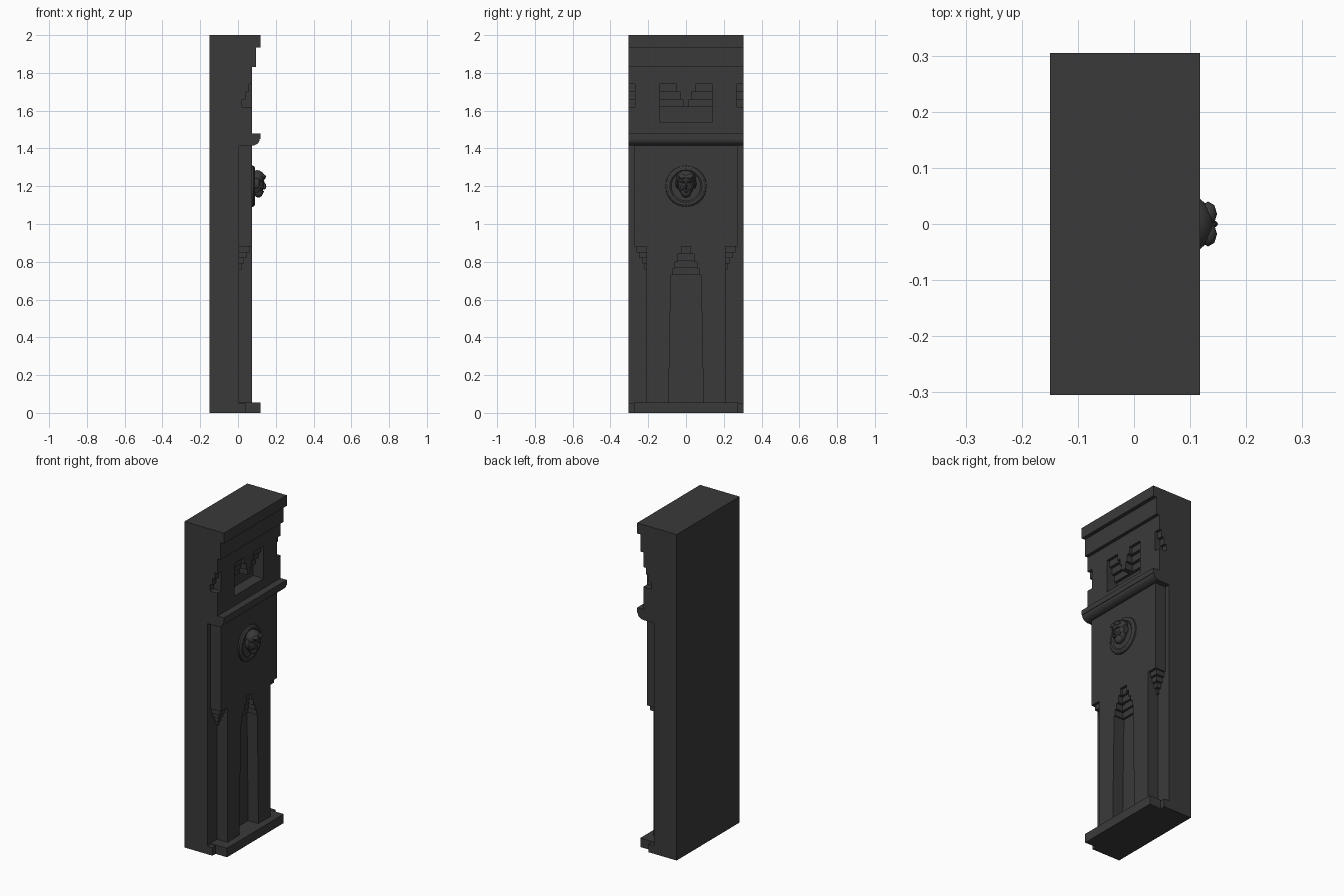
import bpy, bmesh, math
from mathutils import Vector

if "Cube" in bpy.data.objects:
    bpy.data.objects.remove(bpy.data.objects["Cube"], do_unlink=True)

stone = bpy.data.materials.new("dark stone")
stone.use_nodes = True
COLOUR = (0.042, 0.042, 0.042, 1)
stone.diffuse_color = COLOUR
stone.node_tree.nodes["Principled BSDF"].inputs["Base Color"].default_value = COLOUR

W = 0.305      # half width of the wall
BACK = 0.005   # front of the backing slab
FACE = 0.075   # front of the wall face


def finish(name, bm, smooth=False):
    bmesh.ops.recalc_face_normals(bm, faces=bm.faces)
    mesh = bpy.data.meshes.new(name)
    bm.to_mesh(mesh)
    bm.free()
    mesh.materials.append(stone)
    obj = bpy.data.objects.new(name, mesh)
    bpy.context.collection.objects.link(obj)
    if smooth:
        bpy.ops.object.select_all(action='DESELECT')
        obj.select_set(True)
        bpy.context.view_layer.objects.active = obj
        bpy.ops.object.shade_smooth_by_angle(angle=math.radians(35))
    return obj


def prism(name, points, offset):
    """Extrude a closed outline of 3D points along an offset."""
    bm = bmesh.new()
    face = bm.faces.new([bm.verts.new(p) for p in points])
    moved = bmesh.ops.extrude_face_region(bm, geom=[face])["geom"]
    verts = [v for v in moved if isinstance(v, bmesh.types.BMVert)]
    bmesh.ops.translate(bm, verts=verts, vec=Vector(offset))
    return finish(name, bm)


def side_profile(name, xz, y0, y1):
    return prism(name, [(x, y0, z) for x, z in xz], (0, y1 - y0, 0))


def front_outline(name, half, x0, x1):
    """Symmetric outline given by its +y half, extruded forward."""
    other = [(-y, z) for y, z in reversed(half) if y > 0]
    return prism(name, [(x0, y, z) for y, z in half + other], (x1 - x0, 0, 0))


def box(name, x, y, z):
    return side_profile(name, [(x[0], z[0]), (x[1], z[0]), (x[1], z[1]), (x[0], z[1])], *y)


# Backing slab with the rounded cornice and the stepped top bands
cove = [(FACE + 0.04 * math.sin(a), 1.45 - 0.035 * math.cos(a))
        for a in [i * math.pi / 10 for i in range(6)]]
side_profile("wall_slab", [(-0.15, 0), (BACK, 0), (BACK, 1.415)] + cove +
             [(0.118, 1.45), (0.118, 1.48), (BACK, 1.48), (BACK, 1.83), (0.095, 1.83),
              (0.095, 1.935), (0.118, 1.935), (0.118, 2), (-0.15, 2)], -W, W)

# Frieze with a stepped tooth in its central recess and notches at the ends
front_outline("frieze", [(0, 1.62), (0.015, 1.62), (0.015, 1.66), (0.03, 1.66), (0.03, 1.70),
                         (0.05, 1.70), (0.05, 1.74), (0.14, 1.74), (0.14, 1.54), (W, 1.54),
                         (W, 1.62), (0.27, 1.62), (0.27, 1.74), (W, 1.74), (W, 1.83),
                         (0, 1.83)], BACK, FACE)
box("frieze_sill", (BACK, FACE), (-W, W), (1.48, 1.54))
steps = [(BACK, 1.62)]
for i in range(3):
    x, z = 0.022 + 0.018 * i, 1.62 + 0.04 * i
    steps += [(x, z), (x, z + 0.04)]
steps.append((BACK, 1.74))
for name, y0, y1 in (("recess_steps", -0.14, 0.14), ("right_notch_steps", -W, -0.27),
                     ("left_notch_steps", 0.27, W)):
    side_profile(name, steps, y0, y1)

# Wall panel standing on two piers, with a stepped arch between them
arch = [(0, 0.88), (0.025, 0.88), (0.025, 0.84), (0.042, 0.84), (0.042, 0.80),
        (0.058, 0.80), (0.058, 0.765), (0.072, 0.765), (0.072, 0.73), (0.08, 0.73)]
front_outline("wall_panel_and_piers", arch + [(0.092, 0.05), (0.21, 0.05), (0.21, 0.88),
                                              (0.272, 0.88), (0.272, 1.415), (0, 1.415)],
              BACK, FACE)
for i, half in enumerate((0.072, 0.058, 0.042, 0.025)):
    z = 0.73 + 0.0375 * i
    box(f"arch_step_{i + 1}", (BACK, 0.018 + 0.014 * i), (-half, half), (z, 0.88))

# Stepped corbels under the panel's outer edges
for side, s in (("left", 1), ("right", -1)):
    for i in range(4):
        y = sorted((0.2 * s, (0.262 - 0.014 * i) * s))
        box(f"{side}_corbel_step_{i + 1}", (BACK, 0.06 - 0.014 * i), y,
            (0.85 - 0.03 * i, 0.88 - 0.03 * i))

# Plinth with lower end blocks
box("plinth", (BACK, 0.118), (-0.275, 0.275), (0, 0.055))
box("plinth_ends", (BACK, 0.04), (-W, W), (0, 0.05))


# Round medallion: rings stacked along x
def turned(name, rings, z, segments):
    bm = bmesh.new()
    loops = [[bm.verts.new((x, r * math.cos(k * math.tau / segments),
                            z + r * math.sin(k * math.tau / segments)))
              for k in range(segments)] for x, r in rings]
    for a, b in zip(loops, loops[1:]):
        for k in range(segments):
            n = (k + 1) % segments
            bm.faces.new((a[k], a[n], b[n], b[k]))
    bm.faces.new(loops[0])
    bm.faces.new(loops[-1])
    return finish(name, bm, True)


turned("medallion", [(0.07, 0.11), (0.083, 0.108), (0.09, 0.098), (0.09, 0.086),
                     (0.084, 0.078)], 1.2, 20)


# Carved head on the medallion
def blob(name, centre, size, seg=14):
    bm = bmesh.new()
    bmesh.ops.create_uvsphere(bm, u_segments=seg, v_segments=seg // 2 + 2, radius=1)
    bmesh.ops.scale(bm, verts=bm.verts, vec=size)
    bmesh.ops.translate(bm, verts=bm.verts, vec=centre)
    return finish(name, bm, True)


blob("head", (0.098, 0, 1.215), (0.04, 0.043, 0.065))
blob("jaw", (0.108, 0, 1.17), (0.026, 0.028, 0.03))
blob("hair_cap", (0.1, 0, 1.245), (0.043, 0.05, 0.04))
blob("nose", (0.138, 0, 1.2), (0.012, 0.007, 0.018), 8)
blob("mouth", (0.131, 0, 1.171), (0.007, 0.012, 0.005), 8)
for side, s in (("left", 1), ("right", -1)):
    blob(f"{side}_brow", (0.132, 0.017 * s, 1.222), (0.01, 0.014, 0.006), 8)
    blob(f"{side}_cheek", (0.123, 0.02 * s, 1.195), (0.012, 0.013, 0.016), 8)
    blob(f"{side}_hair_lock", (0.098, 0.045 * s, 1.215), (0.02, 0.01, 0.028), 8)
    blob(f"{side}_fringe", (0.132, 0.018 * s, 1.25), (0.016, 0.022, 0.014), 8)
